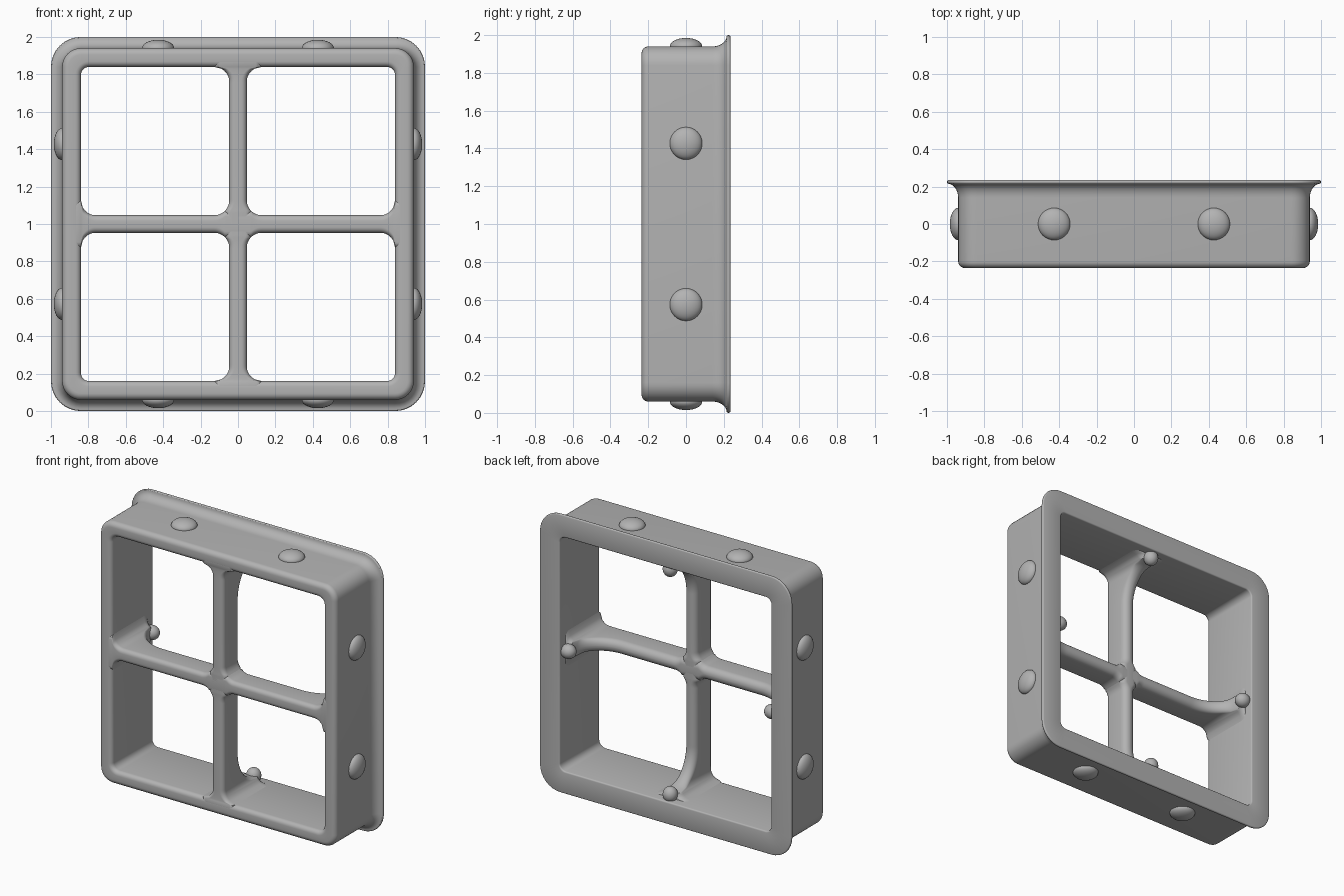
import bpy, bmesh, math
from mathutils import Matrix, Vector

cube = bpy.data.objects.get("Cube")
if cube:
    bpy.data.objects.remove(cube, do_unlink=True)

grey = bpy.data.materials.new("grey")
grey.use_nodes = True
colour = (0.45, 0.45, 0.45, 1)
grey.diffuse_color = colour
grey.node_tree.nodes["Principled BSDF"].inputs["Base Color"].default_value = colour

FRONT, BACK = -0.235, 0.235
OPENING, WALL = 0.84, 0.94
BAR, FILLET = 0.047, 0.08


def finish(bm, name):
    bmesh.ops.recalc_face_normals(bm, faces=bm.faces)
    mesh = bpy.data.meshes.new(name)
    bm.to_mesh(mesh)
    bm.free()
    mesh.materials.append(grey)
    ob = bpy.data.objects.new(name, mesh)
    bpy.context.collection.objects.link(ob)
    bpy.ops.object.select_all(action='DESELECT')
    ob.select_set(True)
    bpy.context.view_layer.objects.active = ob
    bpy.ops.object.shade_smooth_by_angle(angle=math.radians(35))
    return ob


def arc(cx, cy, rx, ry, start, end, steps):
    """Points on an elliptical arc, angles in degrees."""
    angles = [math.radians(start + (end - start) * i / steps) for i in range(steps + 1)]
    return [(cx + rx * math.cos(a), cy + ry * math.sin(a)) for a in angles]


def loft(bm, rings, closed):
    loops = [[bm.verts.new(p) for p in ring] for ring in rings]
    pairs = list(zip(loops, loops[1:]))
    if closed:
        pairs.append((loops[-1], loops[0]))
    else:
        bm.faces.new(loops[0])
        bm.faces.new(loops[-1])
    for a, b in pairs:
        for i in range(len(a)):
            j = (i + 1) % len(a)
            bm.faces.new((a[i], a[j], b[j], b[i]))


def rounded_square(half, radius, y):
    c = half - radius
    points = []
    for k, (sx, sz) in enumerate(((1, 1), (-1, 1), (-1, -1), (1, -1))):
        points += arc(sx * c, sz * c, radius, radius, 90 * k, 90 * k + 90, 8)
    return [(x, y, z + 1) for x, z in points]


# Frame: a rounded square swept through its wall and flange section
section = []
section += arc(0.87, FRONT + 0.03, 0.03, 0.03, 180, 270, 5)
section += arc(0.905, FRONT + 0.035, 0.035, 0.035, 270, 360, 6)
section += arc(0.995, 0.14, 0.055, 0.075, 180, 90, 8)
section += arc(0.992, 0.225, 0.008, 0.01, -90, 90, 6)
section += arc(0.85, 0.225, 0.01, 0.01, 90, 180, 3)
rings = []
for half, y in section:
    # corner radius follows the offset from the wall it belongs to
    radius = 0.045 + (half - OPENING) if half < 0.88 else 0.10 + (half - WALL)
    rings.append(rounded_square(half, radius, y))
frame_mesh = bmesh.new()
loft(frame_mesh, rings, True)
finish(frame_mesh, "frame")


# Cross arms: width flares at both ends, the back sweeps up to the flange
def half_width(s):
    corner = BAR + FILLET
    s = max(s, corner - FILLET / math.sqrt(2))
    d = max(corner - s, s - (OPENING - FILLET), 0)
    return corner - math.sqrt(max(FILLET ** 2 - min(d, FILLET) ** 2, 0))


def back_height(s):
    low, start, end = -0.04, 0.55, 0.80
    t = min(max((s - start) / (end - start), 0), 1)
    return low + 0.21 * (1 - math.sqrt(1 - t * t))


def arm_section(s):
    w, top, bottom = half_width(s), back_height(s), FRONT + 0.0005
    r, b = 0.03, 0.045
    pts = arc(w - r, bottom + r, r, r, -90, 0, 5)
    pts += arc(w - b, top - b, b, b, 0, 90, 6)
    pts += [(-x, y) for x, y in reversed(pts)]
    return [(s, y, z) for z, y in pts]


stations = [0.0, 0.06] + [0.07 + 0.01 * i for i in range(7)] + [0.3, 0.5]
stations += [0.54 + 0.01 * i for i in range(31)] + [0.87]

for k, side in enumerate(("left", "top", "right", "bottom")):
    turn = Matrix.Translation((0, 0, 1)) @ Matrix.Rotation(-math.pi / 2 * k, 4, 'Y')
    bm = bmesh.new()
    loft(bm, [arm_section(s) for s in stations], False)
    bm.transform(turn)
    finish(bm, side + "_arm")

    # Rounded nub where the arm meets the flange
    bm = bmesh.new()
    bmesh.ops.create_uvsphere(bm, u_segments=24, v_segments=14, radius=0.05)
    bm.transform(turn @ Matrix.Translation((0.81, 0.178, 0)) @ Matrix.Diagonal((1.1, 1, 1, 1)))
    finish(bm, side + "_nub")

    # Two shallow domes on each outer wall
    for n, offset in enumerate((-0.427, 0.427)):
        bm = bmesh.new()
        bmesh.ops.create_uvsphere(bm, u_segments=32, v_segments=16, radius=1)
        shape = Matrix.Diagonal((0.045, 0.086, 0.086, 1))
        bm.transform(turn @ Matrix.Translation((WALL, 0, offset)) @ shape)
        finish(bm, f"{side}_dome_{n + 1}")
